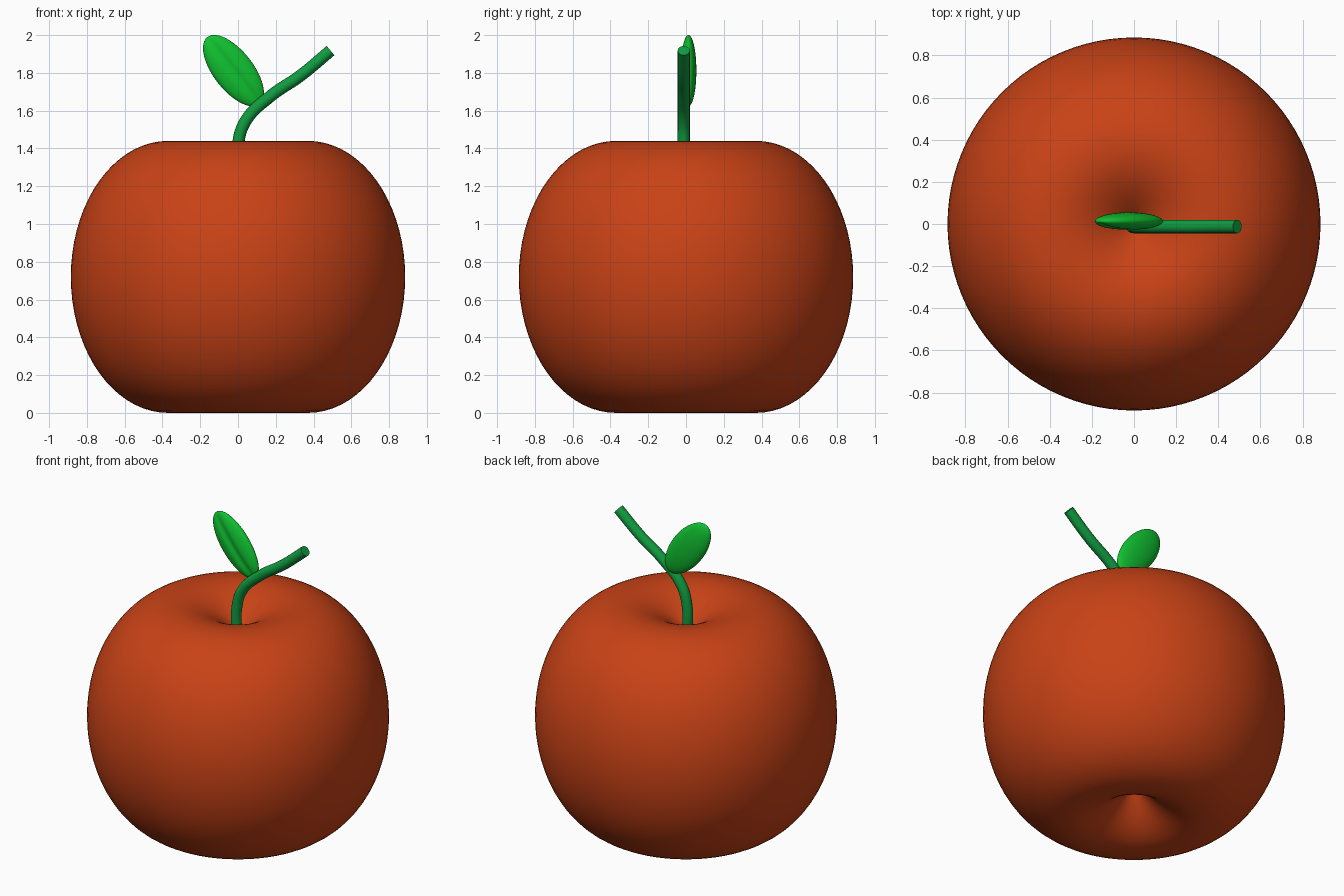
import bpy, bmesh, math
from mathutils import Matrix

if "Cube" in bpy.data.objects:
    bpy.data.objects.remove(bpy.data.objects["Cube"])


def material(name, rgb):
    m = bpy.data.materials.new(name)
    m.diffuse_color = (*rgb, 1)
    m.use_nodes = True
    m.node_tree.nodes["Principled BSDF"].inputs["Base Color"].default_value = m.diffuse_color
    return m


def mesh_object(name, bm, mat):
    bmesh.ops.recalc_face_normals(bm, faces=bm.faces)
    for f in bm.faces:
        f.smooth = True
    me = bpy.data.meshes.new(name)
    bm.to_mesh(me)
    bm.free()
    me.materials.append(mat)
    ob = bpy.data.objects.new(name, me)
    bpy.context.collection.objects.link(ob)
    return ob


red = material("skin_red", (0.58, 0.055, 0.008))
leaf_green = material("leaf_green", (0.005, 0.53, 0.03))
stem_green = material("stem_green", (0.005, 0.33, 0.05))

# Fruit body: rounded side with a funnel dimple at each end, spun round z
RIM, SIDE, HALF = 0.37, 0.515, 0.72
profile = []
N = 14
for i in range(N):                      # bottom dimple
    t = i / N
    profile.append((RIM * t, 0.26 * (1 - t) ** 2))
for i in range(37):                     # outer wall
    a = -math.pi / 2 + math.pi * i / 36
    profile.append((RIM + SIDE * math.cos(a), HALF + HALF * math.sin(a)))
for i in range(N - 1, -1, -1):          # top dimple
    t = i / N
    profile.append((RIM * t, 2 * HALF - 0.19 * (1 - t) ** 2))

bm = bmesh.new()
verts = [bm.verts.new((r, 0, z)) for r, z in profile]
edges = [bm.edges.new(p) for p in zip(verts, verts[1:])]
bmesh.ops.spin(bm, geom=verts + edges, cent=(0, 0, 0), axis=(0, 0, 1),
               angle=2 * math.pi, steps=96, use_duplicate=False)
bmesh.ops.remove_doubles(bm, verts=bm.verts, dist=0.0001)
mesh_object("fruit_body", bm, red)

# Stem: round tube along a bent path
path = [(0, 1.24), (0, 1.42), (0.04, 1.545), (0.17, 1.675),
        (0.33, 1.785), (0.49, 1.918)]
cu = bpy.data.curves.new("stem", 'CURVE')
cu.dimensions = '3D'
cu.bevel_depth = 0.032
cu.bevel_resolution = 6
cu.use_fill_caps = True
cu.resolution_u = 10
sp = cu.splines.new('BEZIER')
sp.bezier_points.add(len(path) - 1)
for p, (x, z) in zip(sp.bezier_points, path):
    p.co = (x, -0.012, z)
    p.handle_left_type = p.handle_right_type = 'AUTO'
cu.materials.append(stem_green)
bpy.context.collection.objects.link(bpy.data.objects.new("stem", cu))

# Leaf: flattened ellipsoid with a shallow midrib groove on the front
bm = bmesh.new()
bmesh.ops.create_uvsphere(bm, u_segments=48, v_segments=24, radius=1)
for v in bm.verts:
    x, y, z = v.co
    if y < 0:
        y *= 1 - 0.3 * math.exp(-(x / 0.2) ** 2)
    v.co = (0.105 * x, 0.042 * y, 0.225 * z)
bm.transform(Matrix.Translation((-0.024, 0.013, 1.812))
             @ Matrix.Rotation(math.radians(-38), 4, 'Y'))
mesh_object("leaf", bm, leaf_green)
